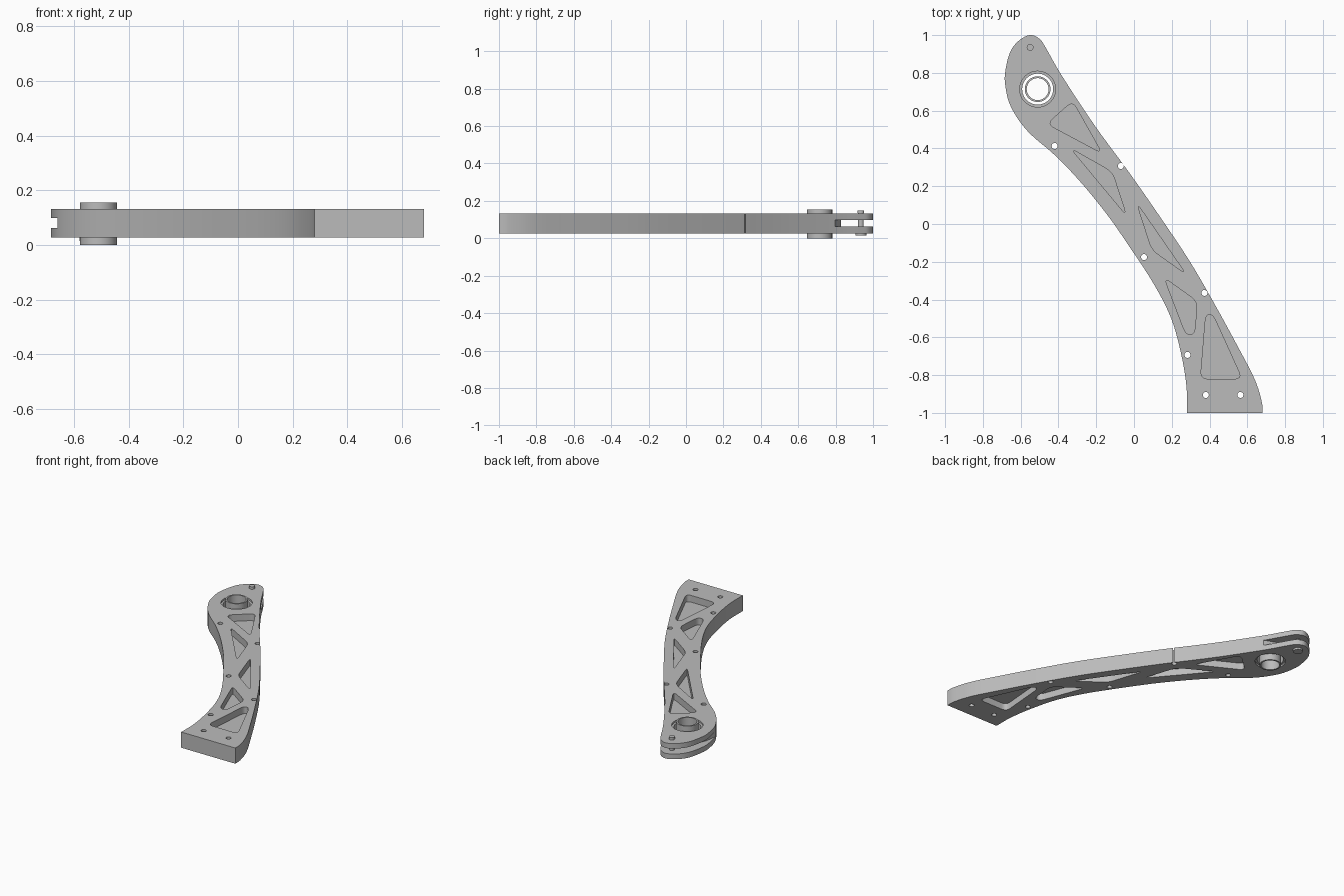
import bpy, bmesh, math
from mathutils import Vector

if "Cube" in bpy.data.objects:
    bpy.data.objects.remove(bpy.data.objects["Cube"])

grey = bpy.data.materials.new("machined_grey")
grey.use_nodes = True
colour = (0.5, 0.5, 0.5, 1)
grey.diffuse_color = colour
grey.node_tree.nodes["Principled BSDF"].inputs["Base Color"].default_value = colour

BOTTOM, TOP = 0.027, 0.132
BORE, PIN = (-0.51, 0.714), (-0.55, 0.935)


def prism(name, points, z0, z1):
    """Extrude a flat outline between two heights."""
    bm = bmesh.new()
    face = bm.faces.new([bm.verts.new((p[0], p[1], z0)) for p in points])
    ext = bmesh.ops.extrude_face_region(bm, geom=[face])["geom"]
    bmesh.ops.translate(bm, vec=(0, 0, z1 - z0),
                        verts=[g for g in ext if isinstance(g, bmesh.types.BMVert)])
    bmesh.ops.recalc_face_normals(bm, faces=bm.faces)
    mesh = bpy.data.meshes.new(name)
    bm.to_mesh(mesh)
    bm.free()
    mesh.materials.append(grey)
    obj = bpy.data.objects.new(name, mesh)
    bpy.context.collection.objects.link(obj)
    return obj


def circle(centre, r, n=48):
    return [(centre[0] + r * math.cos(math.tau * i / n),
             centre[1] + r * math.sin(math.tau * i / n)) for i in range(n)]


def spline(points, steps=5):
    """Smooth open curve through the points."""
    p = [Vector(q) for q in points]
    p = [2 * p[0] - p[1]] + p + [2 * p[-1] - p[-2]]
    out = []
    for a, b, c, d in zip(p, p[1:], p[2:], p[3:]):
        for i in range(steps):
            t = i / steps
            out.append(b + (c - a) * t / 2 + (2 * a - 5 * b + 4 * c - d) * t * t / 2
                       + (3 * b - a - 3 * c + d) * t ** 3 / 2)
    return out + [p[-2]]


def rounded(points, r=0.04, steps=6):
    """Polygon with rounded corners."""
    p = [Vector(q) for q in points]
    out = []
    for i, b in enumerate(p):
        a, c = p[i - 1], p[(i + 1) % len(p)]
        s = b + (a - b).normalized() * min(r, (a - b).length * 0.45)
        e = b + (c - b).normalized() * min(r, (c - b).length * 0.45)
        for k in range(steps + 1):
            t = k / steps
            out.append(s * (1 - t) ** 2 + b * 2 * t * (1 - t) + e * t * t)
    return out


def activate(obj):
    bpy.ops.object.select_all(action='DESELECT')
    obj.select_set(True)
    bpy.context.view_layer.objects.active = obj


def cut(obj, points, z0, z1):
    cutter = prism("cutter", points, z0, z1)
    cutter.hide_render = True
    mod = obj.modifiers.new("cut", 'BOOLEAN')
    mod.operation, mod.solver, mod.object = 'DIFFERENCE', 'EXACT', cutter
    activate(obj)
    bpy.ops.object.modifier_apply(modifier=mod.name)
    bpy.data.objects.remove(cutter)


# Curved arm plate
outline = [(0.28, -1), (0.278, -0.862), (0.25, -0.69), (0.198, -0.503), (0.108, -0.323),
           (-0.024, -0.12), (-0.145, 0.053), (-0.288, 0.228), (-0.42, 0.365),
           (-0.542, 0.47), (-0.61, 0.55), (-0.66, 0.64), (-0.68, 0.725), (-0.683, 0.794),
           (-0.66, 0.9), (-0.616, 0.965), (-0.553, 1), (-0.5, 0.98), (-0.463, 0.926),
           (-0.384, 0.788), (-0.21, 0.524), (-0.024, 0.27), (0.135, 0.042),
           (0.294, -0.196), (0.426, -0.423), (0.542, -0.635), (0.638, -0.82),
           (0.676, -0.94), (0.68, -1)]
arm = prism("arm_plate", spline(outline), BOTTOM, TOP)

# Lightening pockets on both faces, leaving a thin web
pockets = [
    [(-0.46, 0.53), (-0.325, 0.65), (-0.17, 0.375)],
    [(-0.335, 0.4), (-0.115, 0.275), (-0.04, 0.045)],
    [(0.015, 0.11), (0.095, -0.137), (0.275, -0.265)],
    [(0.16, -0.285), (0.335, -0.41), (0.32, -0.585), (0.275, -0.585)],
    [(0.38, -0.48), (0.352, -0.82), (0.572, -0.82), (0.418, -0.48)],
]
for pocket in pockets:
    shape = rounded(pocket)
    cut(arm, shape, TOP - 0.045, TOP + 0.02)
    cut(arm, shape, BOTTOM - 0.02, BOTTOM + 0.045)

# Through holes
holes = [(-0.42, 0.413), (-0.07, 0.307), (0.053, -0.175), (0.373, -0.365),
         (0.283, -0.693), (0.38, -0.905), (0.563, -0.905)]
for hole in holes:
    cut(arm, circle(hole, 0.016, 20), -0.1, 0.3)

# Fork slot at the tip
cut(arm, [(-0.8, 0.6), (-0.66, 0.635), (-0.65, 0.71), (-0.62, 0.785), (-0.56, 0.83),
          (-0.48, 0.83), (-0.36, 0.785), (-0.2, 0.785), (-0.2, 1.1), (-0.8, 1.1)],
    0.062, 0.098)

# Stepped bore
cut(arm, circle(BORE, 0.082), -0.1, 0.3)
cut(arm, circle(BORE, 0.095), TOP - 0.012, 0.3)
cut(arm, circle(BORE, 0.095), -0.1, BOTTOM + 0.012)

# Bushing sleeve standing in the bore
sleeve = prism("bushing_sleeve", circle(BORE, 0.068), 0, 0.155)
cut(sleeve, circle(BORE, 0.058), -0.1, 0.3)

# Fork pin with heads
parts = [arm, sleeve,
         prism("pin_shaft", circle(PIN, 0.015, 24), 0.02, 0.14),
         prism("pin_top_head", circle(PIN, 0.018, 24), 0.134, 0.15),
         prism("pin_bottom_head", circle(PIN, 0.03, 24), 0.014, 0.0268)]

for part in parts:
    activate(part)
    bpy.ops.object.shade_smooth_by_angle(angle=math.radians(30))
